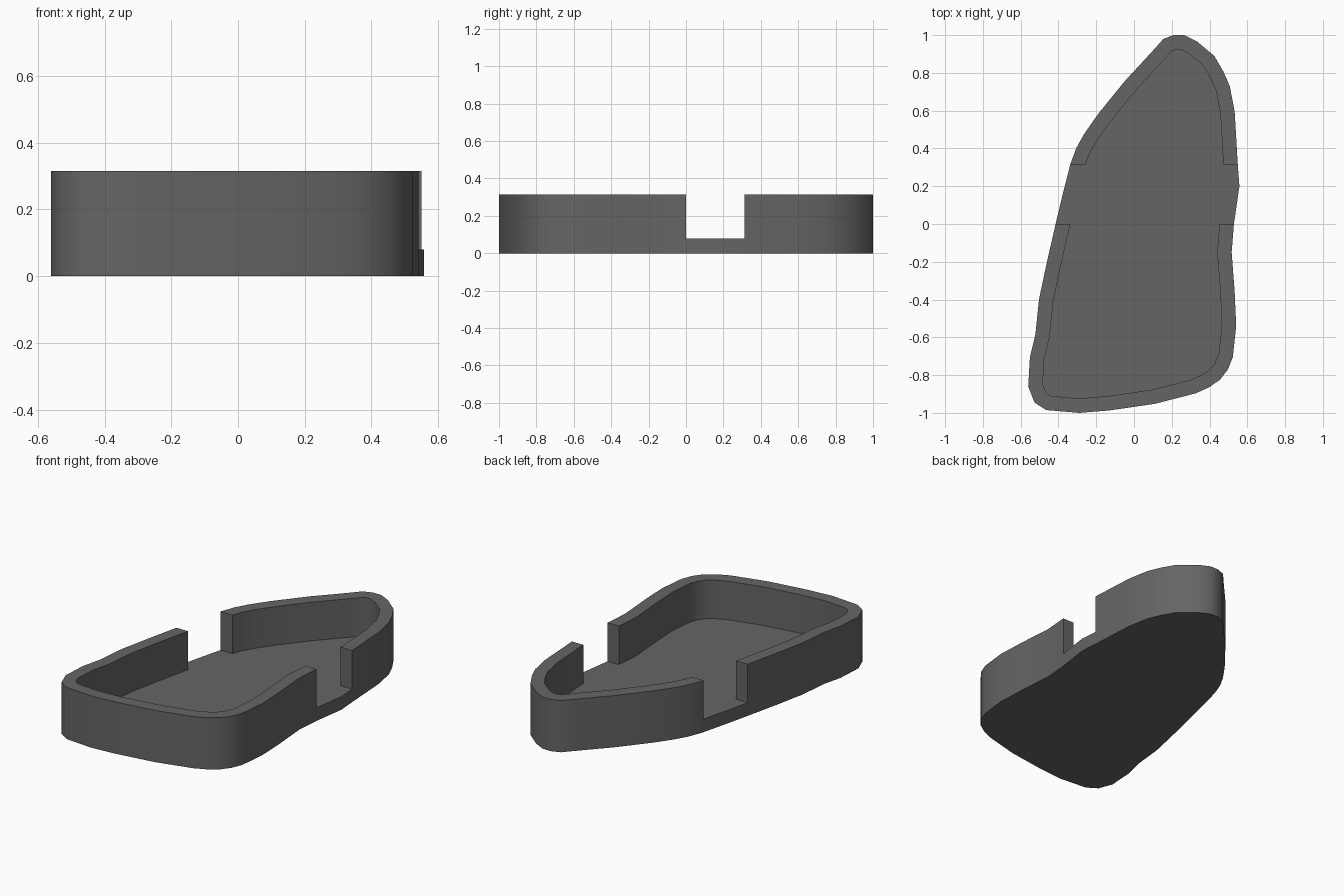
import bpy, bmesh
from mathutils import Vector

if "Cube" in bpy.data.objects:
    bpy.data.objects.remove(bpy.data.objects["Cube"])

H, FLOOR, WALL = 0.315, 0.08, 0.076

# Outer outline, clockwise from the tip
OUTLINE = [
    (0.21, 1.0), (0.265, 1.0), (0.335, 0.965), (0.425, 0.89), (0.472, 0.81), (0.507, 0.73),
    (0.533, 0.595), (0.549, 0.32), (0.558, 0.2), (0.529, 0), (0.517, -0.15),
    (0.533, -0.36), (0.541, -0.54), (0.523, -0.705), (0.497, -0.77), (0.455, -0.825),
    (0.395, -0.866), (0.325, -0.897), (0.11, -0.952), (-0.13, -0.987), (-0.29, -1.0),
    (-0.465, -0.985), (-0.527, -0.945), (-0.56, -0.86), (-0.551, -0.705), (-0.522, -0.585),
    (-0.503, -0.4), (-0.463, -0.21), (-0.415, 0), (-0.378, 0.155), (-0.336, 0.32),
    (-0.304, 0.405), (-0.262, 0.48), (-0.188, 0.585), (-0.05, 0.755), (0.093, 0.91),
    (0.156, 0.98)]


def inset(points, d):
    """Move every corner inward so each side shifts by d."""
    pts = [Vector(p) for p in points]
    out = []
    for i, p in enumerate(pts):
        a = (p - pts[i - 1]).normalized()
        b = (pts[(i + 1) % len(pts)] - p).normalized()
        na, nb = Vector((a.y, -a.x)), Vector((b.y, -b.x))
        out.append(p + (na + nb) * d / (1 + na.dot(nb)))
    return out


def prism(name, points, z0, z1):
    bm = bmesh.new()
    face = bm.faces.new([bm.verts.new((p[0], p[1], z0)) for p in points])
    top = bmesh.ops.extrude_face_region(bm, geom=[face])
    verts = [g for g in top["geom"] if isinstance(g, bmesh.types.BMVert)]
    bmesh.ops.translate(bm, verts=verts, vec=(0, 0, z1 - z0))
    bmesh.ops.recalc_face_normals(bm, faces=bm.faces)
    mesh = bpy.data.meshes.new(name)
    bm.to_mesh(mesh)
    bm.free()
    obj = bpy.data.objects.new(name, mesh)
    bpy.context.collection.objects.link(obj)
    return obj


# Dark grey
dark = bpy.data.materials.new("dark_grey")
dark.diffuse_color = (0.13, 0.13, 0.13, 1)
dark.use_nodes = True
dark.node_tree.nodes["Principled BSDF"].inputs["Base Color"].default_value = dark.diffuse_color

# Solid body, hollow and the slot across both side walls
tray = prism("tray", OUTLINE, 0, H)
tray.data.materials.append(dark)
hollow = prism("hollow_cutter", inset(OUTLINE, WALL), FLOOR, 1)
slot = prism("slot_cutter", [(-1, 0), (1, 0), (1, 0.313), (-1, 0.313)], FLOOR, 1)

bpy.context.view_layer.objects.active = tray
tray.select_set(True)
for cutter in (hollow, slot):
    cutter.hide_render = True
    cutter.data.materials.append(dark)
    mod = tray.modifiers.new("cut", "BOOLEAN")
    mod.operation = "DIFFERENCE"
    mod.solver = "EXACT"
    mod.object = cutter
    bpy.ops.object.modifier_apply(modifier=mod.name)
    bpy.data.objects.remove(cutter)

# Smooth walls with crisp rims
bpy.ops.object.shade_smooth_by_angle(angle=0.85)
